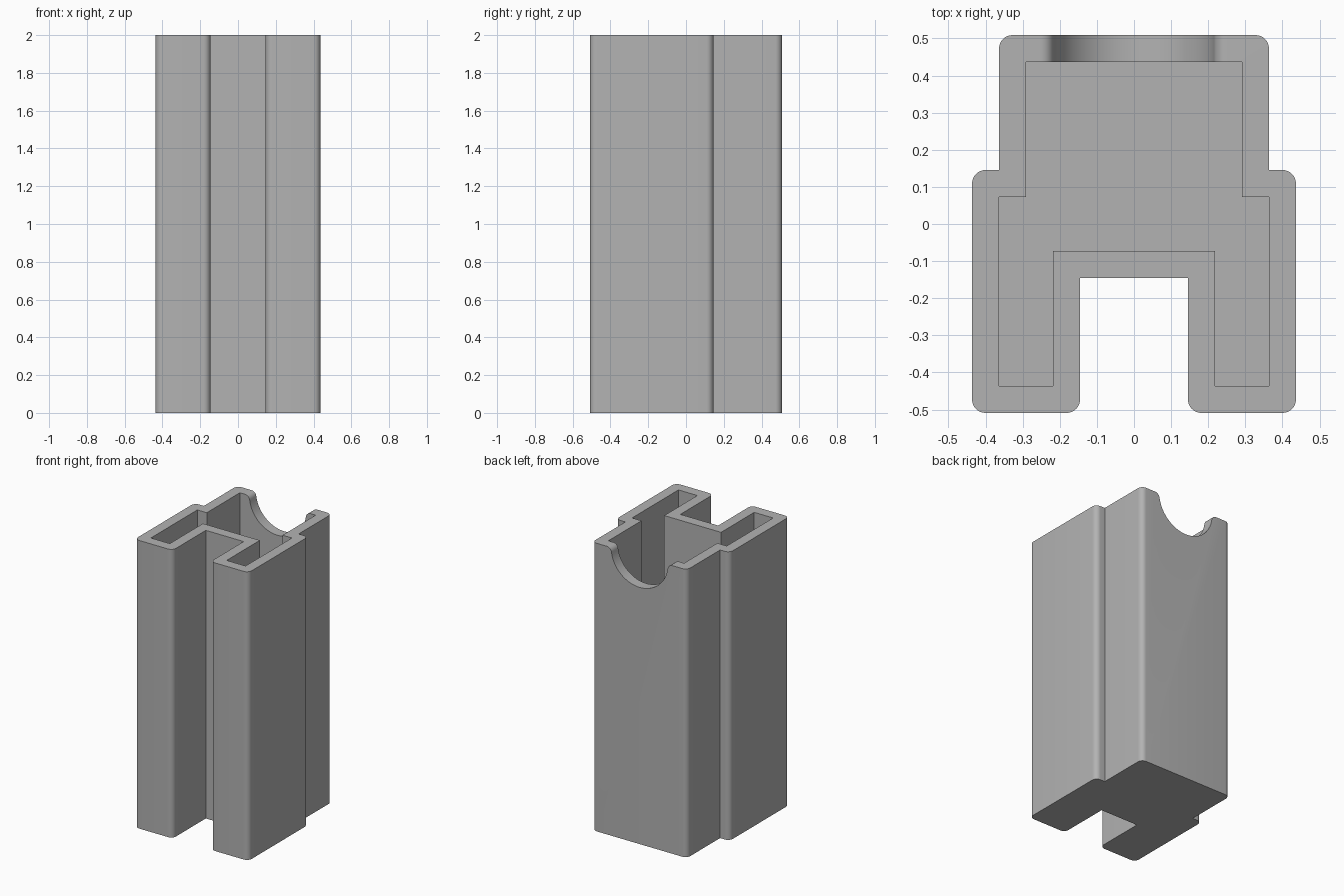
import bpy, bmesh
from math import pi, cos, sin, atan2, sqrt
from mathutils import Matrix

cube = bpy.data.objects.get("Cube")
if cube:
    bpy.data.objects.remove(cube, do_unlink=True)

U = 2 / 27.5          # wall thickness, the module of the whole part
HEIGHT = 2.0
ROUND = U / 2

grey = bpy.data.materials.new("plain grey")
grey.use_nodes = True
colour = (0.45, 0.45, 0.45, 1)
grey.diffuse_color = colour
grey.node_tree.nodes["Principled BSDF"].inputs["Base Color"].default_value = colour


def mirrored(half):
    """Close a right-hand half outline with its mirror image."""
    return half + [(-x, y) for x, y in reversed(half)]


def prism(name, outline, low, high, rounded=()):
    """Extrude an outline in z and round the upright edges at given corners."""
    bm = bmesh.new()
    base = bm.faces.new([bm.verts.new((x, y, low)) for x, y in outline])
    top = bmesh.ops.extrude_face_region(bm, geom=[base])["geom"]
    bmesh.ops.translate(bm, vec=(0, 0, high - low),
                        verts=[v for v in top if isinstance(v, bmesh.types.BMVert)])
    bmesh.ops.recalc_face_normals(bm, faces=bm.faces)
    edges = [e for e in bm.edges
             if abs(e.verts[0].co.z - e.verts[1].co.z) > 0.1
             and any(abs(e.verts[0].co.x - x) + abs(e.verts[0].co.y - y) < 1e-4
                     for x, y in rounded)]
    if edges:
        bmesh.ops.bevel(bm, geom=edges, offset=ROUND, segments=8,
                        profile=0.5, affect='EDGES')
    mesh = bpy.data.meshes.new(name)
    bm.to_mesh(mesh)
    bm.free()
    mesh.materials.append(grey)
    obj = bpy.data.objects.new(name, mesh)
    bpy.context.collection.objects.link(obj)
    return obj


# Outer body: stepped block with a slot along the front
half = [(2 * U, -2 * U), (2 * U, -7 * U), (6 * U, -7 * U),
        (6 * U, 2 * U), (5 * U, 2 * U), (5 * U, 7 * U)]
outline = mirrored(half)
inner_corners = {(2, -2), (5, 2)}
convex = [(x, y) for x, y in outline
          if (round(abs(x) / U), round(y / U)) not in inner_corners]
body = prism("hollow_body", outline, 0, HEIGHT, convex)

# Cavity: the same outline inset by one wall, open at the top
cavity = prism("cavity_cutter", mirrored(
    [(3 * U, -U), (3 * U, -6 * U), (5 * U, -6 * U),
     (5 * U, U), (4 * U, U), (4 * U, 6 * U)]), U, HEIGHT + 0.2)

# Round notch in the back wall, with softened lips at the rim
R = 3 * U
lip_x = sqrt((R + ROUND) ** 2 - ROUND ** 2)
tangent = atan2(ROUND, lip_x)
arc = [(R * sin(a), -R * cos(a))
       for a in [(pi / 2 - tangent) * i / 24 for i in range(1, 25)]]
for i in range(1, 9):
    a = pi - tangent - (pi / 2 - tangent) * i / 8
    a = (pi - tangent) + (pi / 2 - pi + tangent) * i / 8
    arc.append((lip_x + ROUND * cos(a), -ROUND + ROUND * sin(a)))
arc.append((lip_x, 0.2))
notch = prism("notch_cutter", [(0, -R)] + mirrored(arc), -0.7, -5.5 * U)
notch.data.transform(Matrix.Translation((0, 0, HEIGHT)) @ Matrix.Rotation(pi / 2, 4, 'X'))

for cutter in (cavity, notch):
    cutter.hide_render = True
    mod = body.modifiers.new(cutter.name, 'BOOLEAN')
    mod.operation = 'DIFFERENCE'
    mod.solver = 'EXACT'
    mod.object = cutter
    bpy.context.view_layer.objects.active = body
    bpy.ops.object.modifier_apply(modifier=mod.name)
    bpy.data.objects.remove(cutter, do_unlink=True)

bpy.ops.object.select_all(action='DESELECT')
body.select_set(True)
bpy.context.view_layer.objects.active = body
bpy.ops.object.shade_smooth_by_angle(angle=pi / 6)
